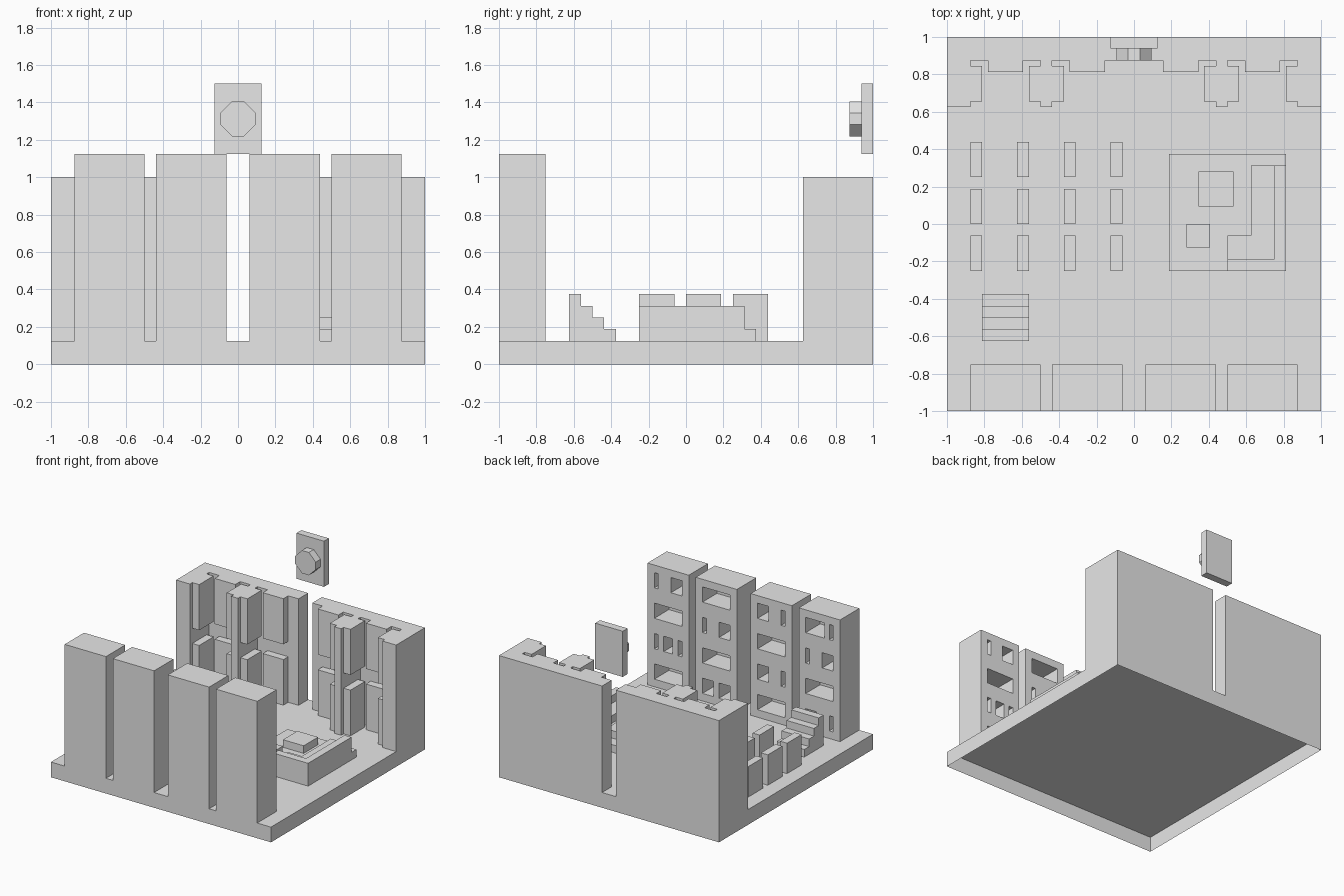
import bpy, bmesh

old = bpy.data.objects.get("Cube")
if old:
    bpy.data.objects.remove(old, do_unlink=True)

U = 1 / 16  # building module
GROUND = 2 * U

stone = bpy.data.materials.new("light_grey")
stone.use_nodes = True
stone.diffuse_color = (0.8, 0.8, 0.8, 1)
stone.node_tree.nodes["Principled BSDF"].inputs["Base Color"].default_value = (0.8, 0.8, 0.8, 1)


def finish(name, bm):
    bmesh.ops.recalc_face_normals(bm, faces=bm.faces)
    mesh = bpy.data.meshes.new(name)
    bm.to_mesh(mesh)
    bm.free()
    mesh.materials.append(stone)
    ob = bpy.data.objects.new(name, mesh)
    bpy.context.scene.collection.objects.link(ob)
    return ob


def add_box(bm, x, y, z):
    verts = bmesh.ops.create_cube(bm, size=1)["verts"]
    for v in verts:
        for i, (lo, hi) in enumerate((x, y, z)):
            v.co[i] = hi if v.co[i] > 0 else lo


def boxes(name, *items):
    bm = bmesh.new()
    for item in items:
        add_box(bm, *item)
    return finish(name, bm)


def prism(name, points, axis, lo, hi):
    """Extrude a flat outline along an axis."""
    bm = bmesh.new()

    def place(p, d):
        c = list(p)
        c.insert(axis, d)
        return c
    face = bm.faces.new([bm.verts.new(place(p, lo)) for p in points])
    ext = bmesh.ops.extrude_face_region(bm, geom=[face])["geom"]
    for v in ext:
        if isinstance(v, bmesh.types.BMVert):
            v.co[axis] = hi
    return finish(name, bm)


def cut(ob, cutter):
    mod = ob.modifiers.new("cut", "BOOLEAN")
    mod.operation = "DIFFERENCE"
    mod.solver = "EXACT"
    mod.object = cutter
    bpy.context.view_layer.update()
    deps = bpy.context.evaluated_depsgraph_get()
    mesh = bpy.data.meshes.new_from_object(ob.evaluated_get(deps))
    ob.modifiers.clear()
    ob.data = mesh
    bpy.data.objects.remove(cutter, do_unlink=True)


# Ground slab, open underneath
bm = bmesh.new()
add_box(bm, (-1, 1), (-1, 1), (0, GROUND))
under = [f for f in bm.faces if f.calc_center_median().z < 0.01]
bmesh.ops.delete(bm, geom=under, context="FACES_ONLY")
slab = finish("ground_slab", bm)

# Front towers, with window recesses on the courtyard side, top row first
WIDE = [(0, 0.25)]
SLIT_L, SLIT_R = (0, 0.035), (0.215, 0.25)
PANE_L, PANE_R = (0, 0.1), (0.15, 0.25)
towers = [
    (14 * U, [[SLIT_L, PANE_R], WIDE, [SLIT_L, (0.085, 0.165), SLIT_R], WIDE]),
    (7 * U, [WIDE, [SLIT_L, PANE_R], WIDE, [PANE_L, PANE_R]]),
    (-U, [[PANE_L, SLIT_R], WIDE, [PANE_L, SLIT_R], WIDE]),
    (-8 * U, [[(0, 0.17), SLIT_R], [SLIT_L, PANE_R], WIDE, [PANE_L, SLIT_R]]),
]
for n, (edge, rows) in enumerate(towers):
    tower = boxes(f"front_tower_{n + 1}",
                  ((edge - 6 * U, edge), (-1, -0.75), (GROUND, 18 * U)))
    holes = []
    for r, row in enumerate(rows):
        top = 17 * U - r * 4 * U
        for a, b in row:
            start = edge - U
            holes.append(((start - b, start - a), (-0.75 - 3 * U, -0.7), (top - 2 * U, top)))
    cutter = boxes("window_cutter", *holes)
    cutter.hide_render = True
    cut(tower, cutter)

# Back walls: alcoves with raised door and window panels
outline = [(1, 16), (16, 16), (16, 10), (14, 10), (14, 14), (8, 14),
           (8, 10), (7, 10), (7, 14), (1, 14)]
levels = [(GROUND, 8 * U), (10 * U, 16 * U)]
for side, s in (("left", 1), ("right", -1)):
    def span(a, b):
        return tuple(sorted((s * a * U, s * b * U)))
    prism(f"back_wall_{side}", [(s * x * U, y * U) for x, y in outline], 2, GROUND, 1)
    panels = []
    for z in levels:
        for a in (2.5, 9.5):
            panels.append((span(a, a + 3), (13 * U, 14 * U), z))
        for a in (6, 8, 13):
            panels.append((span(a, a + 1), (10.5 * U, 13.5 * U), z))
    boxes(f"alcove_panels_{side}", *panels)

# Floating clock: plate and octagonal dial
boxes("clock_plate", ((-2 * U, 2 * U), (15 * U, 1), (18 * U, 24 * U)))
h, w = U / 2, 1.5 * U
octagon = [(h, w), (w, h), (w, -h), (h, -w), (-h, -w), (-w, -h), (-w, h), (-h, w)]
prism("clock_dial", [(x, z + 21 * U) for x, z in octagon], 1, 14 * U, 15 * U)

# Rows of courtyard blocks
blocks = []
for i in range(4):
    for j in range(3):
        x, y = (-14 + 4 * i) * U, (-4 + 4 * j) * U
        blocks.append(((x, x + U), (y, y + 3 * U), (GROUND, 6 * U)))
boxes("courtyard_blocks", *blocks)

# Stairs
steps = [(-10 * U, GROUND), (-10 * U, 6 * U)]
for i in range(4):
    y = (-9 + i) * U
    steps += [(y, (6 - i) * U), (y, (5 - i) * U if i < 3 else GROUND)]
prism("stairs", steps, 0, -13 * U, -9 * U)

# Lounge platform with L-shaped bench, table and stool
F = 3 * U
boxes("lounge_platform", ((3 * U, 13 * U), (-4 * U, 6 * U), (GROUND, F)))
seat = [(8, -3), (12, -3), (12, 5), (10, 5), (10, -1), (8, -1)]
back = [(8, -4), (13, -4), (13, 5), (12, 5), (12, -3), (8, -3)]
prism("bench_seat", [(x * U, y * U) for x, y in seat], 2, F, 4 * U)
prism("bench_back", [(x * U, y * U) for x, y in back], 2, F, 5 * U)
boxes("table", ((5.5 * U, 8.5 * U), (1.5 * U, 4.5 * U), (F, 4 * U)))
boxes("stool", ((4.5 * U, 6.5 * U), (-2 * U, 0), (F, 4 * U)))
